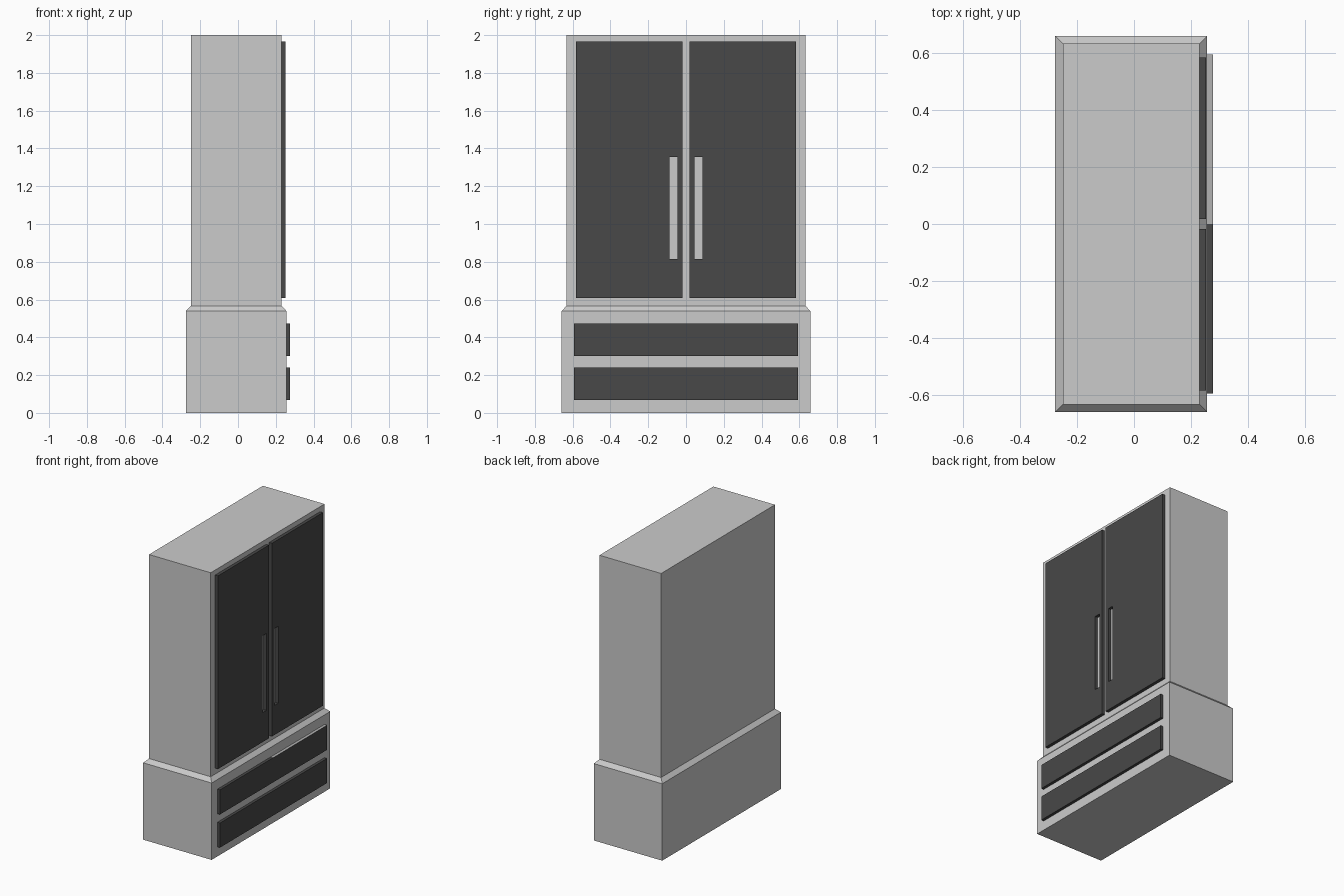
import bpy, bmesh

if "Cube" in bpy.data.objects:
    bpy.data.objects.remove(bpy.data.objects["Cube"])

dark = bpy.data.materials.new("dark_front")
dark.diffuse_color = (0.065, 0.065, 0.065, 1)
dark.use_nodes = True
dark.node_tree.nodes["Principled BSDF"].inputs["Base Color"].default_value = dark.diffuse_color
grey = bpy.data.materials.new("body_grey")
grey.diffuse_color = (0.45, 0.45, 0.45, 1)
grey.use_nodes = True
grey.node_tree.nodes["Principled BSDF"].inputs["Base Color"].default_value = grey.diffuse_color


def finish(bm, name, *mats):
    bmesh.ops.recalc_face_normals(bm, faces=bm.faces)
    me = bpy.data.meshes.new(name)
    bm.to_mesh(me)
    bm.free()
    for m in mats:
        me.materials.append(m)
    ob = bpy.data.objects.new(name, me)
    bpy.context.collection.objects.link(ob)
    return ob


def panel(x0, x1, ys, zs, hole=None):
    """Grid panel facing +x, extruded from x0 to x1, with one optional open cell."""
    bm = bmesh.new()
    v = [[bm.verts.new((x0, y, z)) for z in zs] for y in ys]
    for i in range(len(ys) - 1):
        for j in range(len(zs) - 1):
            if (i, j) != hole:
                bm.faces.new((v[i][j], v[i + 1][j], v[i + 1][j + 1], v[i][j + 1]))
    back = bm.faces[:]
    top = bmesh.ops.extrude_face_region(bm, geom=back, use_keep_orig=True)["geom"]
    bmesh.ops.translate(bm, vec=(x1 - x0, 0, 0),
                        verts=[g for g in top if isinstance(g, bmesh.types.BMVert)])
    return bm


# Carcass: wide drawer base, sloped shoulder, narrower upper cabinet
bm = bmesh.new()
rings = []
for x0, x1, y, z in ((-0.276, 0.256, 0.658, 0), (-0.276, 0.256, 0.658, 0.54),
                     (-0.249, 0.23, 0.632, 0.567), (-0.249, 0.23, 0.632, 2.0)):
    rings.append([bm.verts.new(p) for p in ((x0, -y, z), (x1, -y, z), (x1, y, z), (x0, y, z))])
for a, b in zip(rings, rings[1:]):
    for k in range(4):
        n = (k + 1) % 4
        bm.faces.new((a[k], a[n], b[n], b[k]))
bm.faces.new(rings[0][::-1])
bm.faces.new(rings[-1])
finish(bm, "carcass")

# Pair of doors with slotted finger pulls cut through near the centre
for side, name in ((-1, "left_door"), (1, "right_door")):
    ys = [side * y for y in (0.018, 0.045, 0.087, 0.582)]
    finish(panel(0.23, 0.252, ys, (0.608, 0.815, 1.355, 1.965), (1, 1)), name, dark)

# Two drawer fronts; the upper one has a grey top edge on one half
for name, z0, z1 in (("lower_drawer", 0.067, 0.24), ("upper_drawer", 0.30, 0.473)):
    bm = panel(0.256, 0.276, (-0.594, 0, 0.594), (z0, z1))
    if name == "upper_drawer":
        for f in bm.faces:
            c = f.calc_center_median()
            if c.z > z1 - 0.001 and c.y > 0:
                f.material_index = 1
    finish(bm, name, dark, grey)
